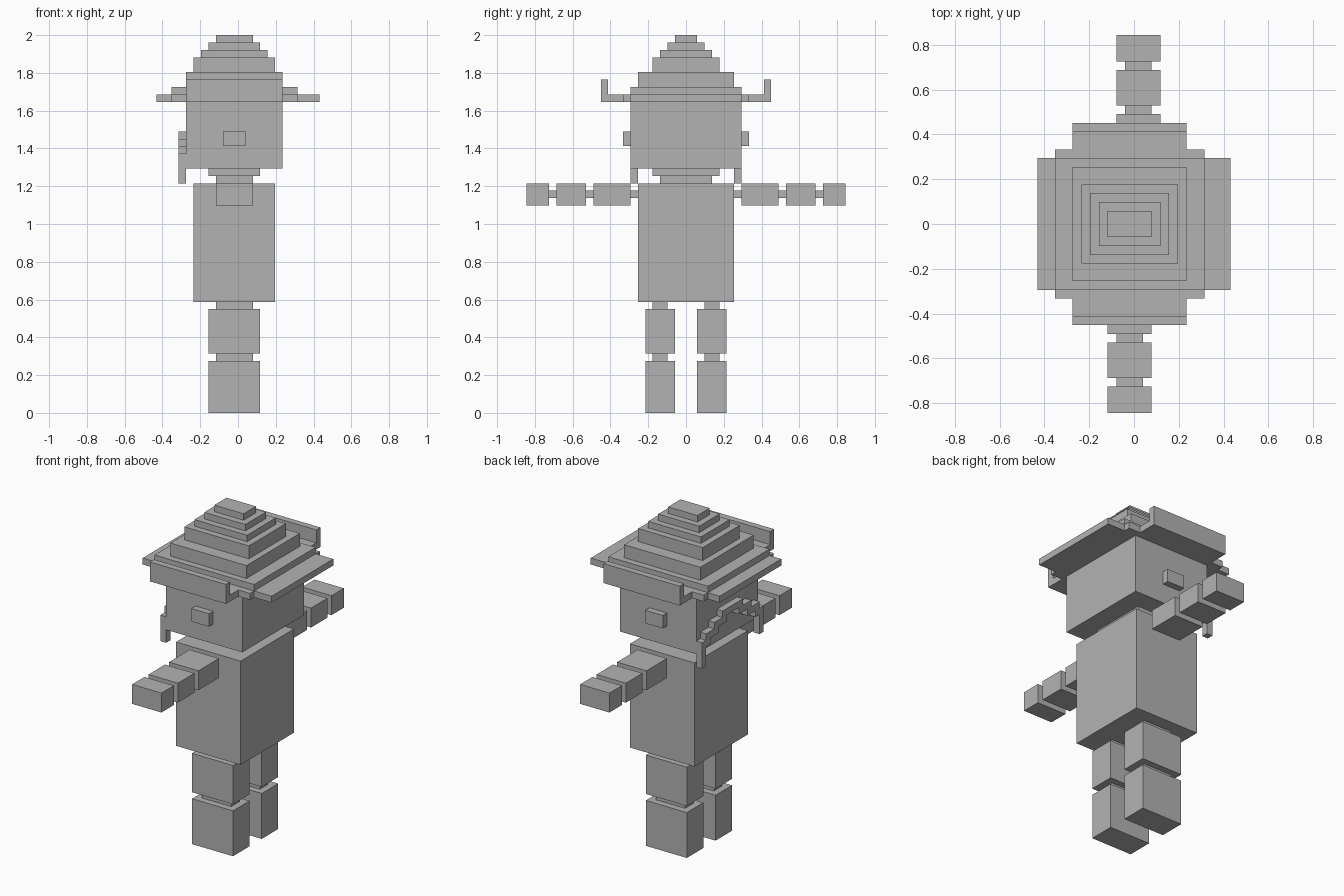
import bpy
from mathutils import Vector

# Remove the default cube only
default_cube = bpy.data.objects.get("Cube")
if default_cube:
    bpy.data.objects.remove(default_cube, do_unlink=True)

UNIT = 2 / 51  # size of one building block

grey = bpy.data.materials.new("plain_grey")
grey.use_nodes = True
grey.diffuse_color = (0.45, 0.45, 0.45, 1)
grey.node_tree.nodes["Principled BSDF"].inputs["Base Color"].default_value = grey.diffuse_color

CORNERS = [(i, j, k) for i in (0, 1) for j in (0, 1) for k in (0, 1)]
SIDES = [(0, 1, 3, 2), (4, 6, 7, 5), (0, 4, 5, 1), (2, 3, 7, 6), (0, 2, 6, 4), (1, 5, 7, 3)]


def block(name, x_range, y_range, z_range):
    """Box between block-grid limits."""
    y_range = sorted(y_range)
    verts = [Vector((x_range[i], y_range[j], z_range[k])) * UNIT for i, j, k in CORNERS]
    mesh = bpy.data.meshes.new(name)
    mesh.from_pydata(verts, [], SIDES)
    mesh.materials.append(grey)
    part = bpy.data.objects.new(name, mesh)
    bpy.context.collection.objects.link(part)
    return part


def centred(name, x_range, half_depth, z_range):
    """Box symmetric about y = 0."""
    return block(name, x_range, (-half_depth, half_depth), z_range)


def paired(name, x_range, inner, outer, z_range):
    """Two boxes mirrored across y = 0."""
    for label, sign in (("rear", 1), ("front", -1)):
        block(f"{label}_{name}", x_range, (sign * inner, sign * outer), z_range)


# Legs, with narrow joints
limb, joint = (-4, 3), (-3, 2)
paired("lower_leg", limb, 1.5, 5.5, (0, 7))
paired("knee_joint", joint, 2.5, 4.5, (7, 8))
paired("upper_leg", limb, 1.5, 5.5, (8, 14))
paired("hip_joint", joint, 2.5, 4.5, (14, 15))

# Body, neck and head
centred("torso", (-6, 5), 6.5, (15, 31))
centred("neck", joint, 3.5, (31, 32))
centred("neck_plate", limb, 4.5, (32, 33))
centred("head", (-7, 6), 7.5, (33, 42))
paired("ear", (-2, 1), 7.5, 8.5, (36, 38))

# Arms: the two sides are offset by one block
for label, sign, shift in (("rear", 1, 0), ("front", -1, -1)):
    wide = (-2 + shift, 3 + shift)
    thin = (-1 + shift, 2 + shift)
    segments = (("upper_arm", 7.5, 12.5), ("forearm", 13.5, 17.5), ("hand", 18.5, 21.5))
    for name, inner, outer in segments:
        block(f"{label}_{name}_joint", thin, (sign * (inner - 1), sign * inner), (29, 30))
        block(f"{label}_{name}", wide, (sign * inner, sign * outer), (28, 31))

# Stepped moustache on the face
face = (-8, -7)
paired("moustache_tip", face, 6.5, 7.5, (31, 35))
paired("moustache_bend", face, 5.5, 6.5, (34, 35))
paired("moustache_low_step", face, 3.5, 6.5, (35, 36))
paired("moustache_high_step", face, 1.5, 4.5, (36, 37))
centred("moustache_top", face, 2.5, (37, 38))

# Hat brim with turned-up sides
centred("brim", (-11, 11), 7.5, (42, 43))
paired("brim_edge", (-9, 8), 7.5, 8.5, (42, 43))
paired("brim_flap", (-7, 6), 8.5, 11.5, (42, 43))
paired("brim_upturn", (-7, 6), 10.5, 11.5, (43, 45))
centred("brim_upper", (-9, 8), 7.5, (43, 44))

# Hat crown, stepping in towards the top
tiers = ((7, 6.5, 44, 46), (6, 4.5, 46, 48), (5, 3.5, 48, 49), (4, 2.5, 49, 50), (3, 1.5, 50, 51))
for number, (reach, half_depth, bottom, top) in enumerate(tiers):
    centred(f"crown_tier_{number}", (-reach, reach - 1), half_depth, (bottom, top))
